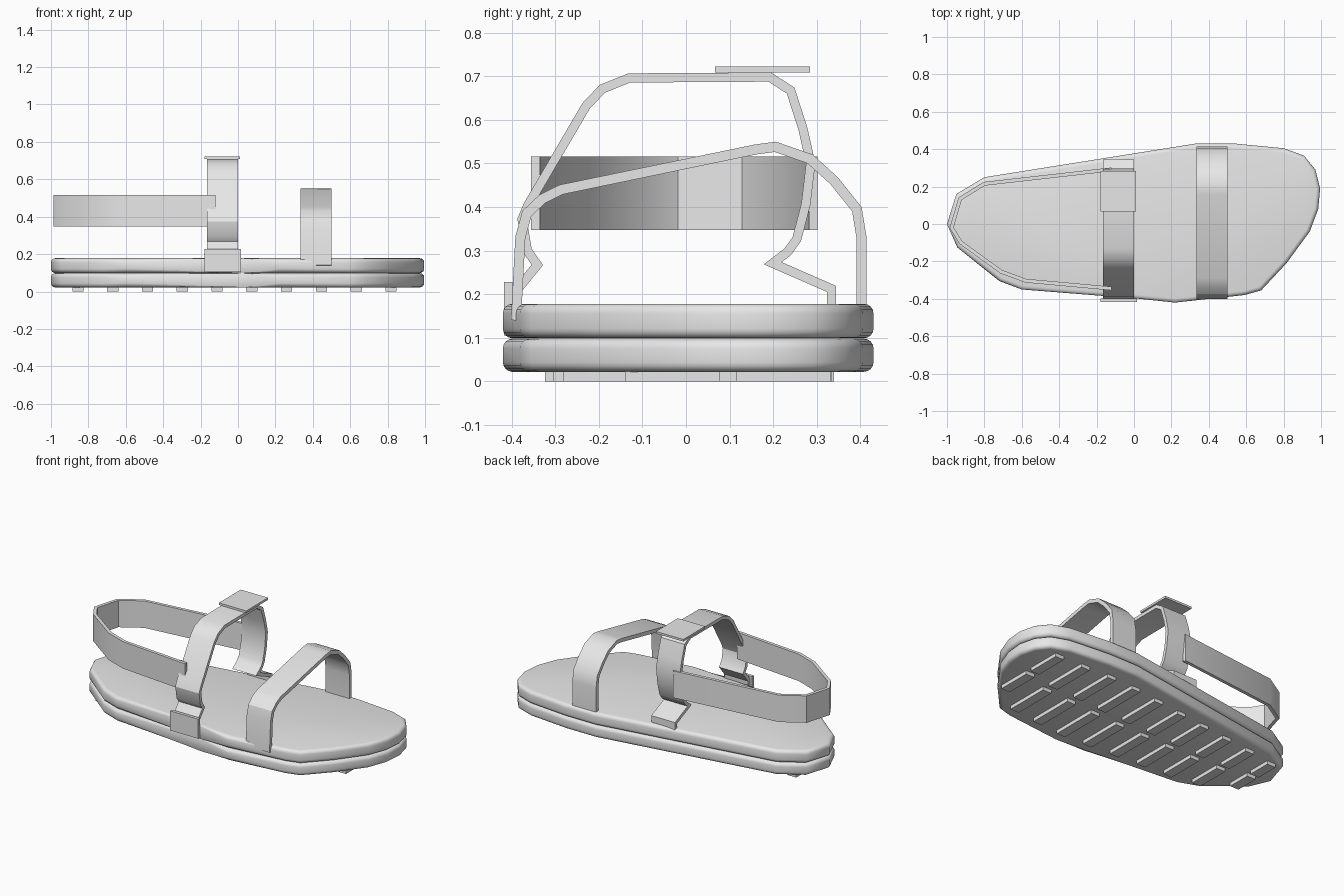
import bpy
import bmesh
import math
from mathutils import Vector

cube = bpy.data.objects.get("Cube")
if cube:
    bpy.data.objects.remove(cube, do_unlink=True)

grey = bpy.data.materials.new("light_grey")
grey.use_nodes = True
COLOUR = (0.8, 0.8, 0.8, 1)
grey.diffuse_color = COLOUR
grey.node_tree.nodes["Principled BSDF"].inputs["Base Color"].default_value = COLOUR


def finish(name, bm, angle=30):
    bmesh.ops.recalc_face_normals(bm, faces=bm.faces)
    mesh = bpy.data.meshes.new(name)
    bm.to_mesh(mesh)
    bm.free()
    mesh.materials.append(grey)
    obj = bpy.data.objects.new(name, mesh)
    bpy.context.collection.objects.link(obj)
    bpy.ops.object.select_all(action='DESELECT')
    obj.select_set(True)
    bpy.context.view_layer.objects.active = obj
    bpy.ops.object.shade_smooth_by_angle(angle=math.radians(angle))
    return obj


def add_box(bm, low, high):
    verts = bmesh.ops.create_cube(bm, size=1)["verts"]
    for v in verts:
        v.co = [(a + b) / 2 + c * (b - a) for a, b, c in zip(low, high, v.co)]


def box(name, low, high):
    bm = bmesh.new()
    add_box(bm, low, high)
    return finish(name, bm)


def offset(path, dist):
    """Shift a 2D polyline sideways with mitred corners."""
    pts = [Vector(p) for p in path]
    dirs = [(b - a).normalized() for a, b in zip(pts, pts[1:])]
    norms = [Vector((-d.y, d.x)) for d in dirs]
    result = []
    for i, p in enumerate(pts):
        a, b = norms[max(i - 1, 0)], norms[min(i, len(norms) - 1)]
        result.append(p + (a + b) * dist / max(1 + a.dot(b), 0.4))
    return result


def strap(name, path, low, high, thickness, place):
    """Flat band following a 2D path; place maps (u, v, width) to 3D."""
    bm = bmesh.new()
    rings = []
    for p, q in zip(offset(path, thickness / 2), offset(path, -thickness / 2)):
        corners = [(p, low), (p, high), (q, high), (q, low)]
        rings.append([bm.verts.new(place(c.x, c.y, w)) for c, w in corners])
    for r, s in zip(rings, rings[1:]):
        for k in range(4):
            n = (k + 1) % 4
            bm.faces.new((r[k], r[n], s[n], s[k]))
    bm.faces.new(rings[0])
    bm.faces.new(rings[-1])
    return finish(name, bm)


# Sole outline, from the heel along the left edge to the toe and back
OUTLINE = [(-1, 0), (-0.95, 0.16), (-0.8, 0.25), (0.33, 0.43), (0.54, 0.43),
           (0.8, 0.405), (0.91, 0.365), (0.97, 0.29), (0.995, 0.19),
           (0.985, 0.08), (0.94, -0.04), (0.815, -0.21), (0.68, -0.355),
           (0.59, -0.38), (0.22, -0.42), (0.03, -0.4), (-0.6, -0.35),
           (-0.72, -0.305), (-0.945, -0.125)]


def sole(name, bottom, top):
    bm = bmesh.new()
    base = bm.faces.new([bm.verts.new((x, y, bottom)) for x, y in OUTLINE])
    moved = bmesh.ops.extrude_face_region(bm, geom=[base])["geom"]
    for v in moved:
        if isinstance(v, bmesh.types.BMVert):
            v.co.z = top
    if base not in bm.faces[:]:
        bm.faces.new([v for v in bm.verts if v.co.z == bottom])
    elif not any(len(f.verts) > 4 and f is not base for f in bm.faces):
        bm.faces.new([v for v in bm.verts if v.co.z == top])
    rims = [e for e in bm.edges if abs(e.verts[0].co.z - e.verts[1].co.z) < 1e-5]
    bmesh.ops.bevel(bm, geom=rims, offset=0.022, segments=4, profile=0.5,
                    affect='EDGES')
    return finish(name, bm, 50)


sole("lower_sole", 0.022, 0.098)
sole("upper_sole", 0.099, 0.178)


# Tread bars in two rows, following the width of the sole
def sole_edges(x):
    hits = []
    for (x1, y1), (x2, y2) in zip(OUTLINE, OUTLINE[1:] + OUTLINE[:1]):
        if min(x1, x2) <= x < max(x1, x2):
            hits.append(y1 + (y2 - y1) * (x - x1) / (x2 - x1))
    return min(hits), max(hits)


bm = bmesh.new()
for i in range(10):
    x = -0.856 + 0.186 * i
    right, left = sole_edges(x)
    mid, half = (left + right) / 2, (left - right) / 2
    for side in (-1, 1):
        y1, y2 = sorted((mid + side * half * 0.065, mid + side * half * 0.78))
        add_box(bm, (x - 0.03, y1, 0), (x + 0.03, y2, 0.025))
finish("tread_bars", bm)


def across(y, z, x):
    return (x, y, z)


def around(x, y, z):
    return (x, y, z)


# Toe strap
strap("toe_strap",
      [(-0.39, 0.14), (-0.38, 0.33), (-0.365, 0.385), (-0.33, 0.418),
       (-0.286, 0.44), (0.16, 0.532), (0.205, 0.538), (0.285, 0.51),
       (0.34, 0.46), (0.392, 0.395), (0.403, 0.327), (0.403, 0.165)],
      0.335, 0.5, 0.023, across)

# Ankle strap with folded ends
strap("ankle_strap",
      [(-0.392, 0.165), (-0.39, 0.207), (-0.341, 0.267), (-0.364, 0.3),
       (-0.376, 0.372), (-0.362, 0.405), (-0.229, 0.632), (-0.192, 0.671),
       (-0.13, 0.696), (0.192, 0.698), (0.24, 0.667), (0.268, 0.58),
       (0.286, 0.5), (0.275, 0.407), (0.254, 0.326), (0.233, 0.297),
       (0.199, 0.271), (0.334, 0.212), (0.334, 0.165)],
      -0.165, 0, 0.021, across)

# Heel strap
strap("heel_strap",
      [(-0.12, -0.345), (-0.58, -0.303), (-0.71, -0.255), (-0.925, -0.1),
       (-0.975, -0.02), (-0.93, 0.135), (-0.8, 0.215), (-0.12, 0.292)],
      0.347, 0.516, 0.02, around)

# Fastening plates on the ankle strap
box("top_fastener", (-0.18, 0.067, 0.709), (0.01, 0.284, 0.722))
box("side_fastener", (-0.18, -0.417, 0.105), (0.015, -0.398, 0.228))
